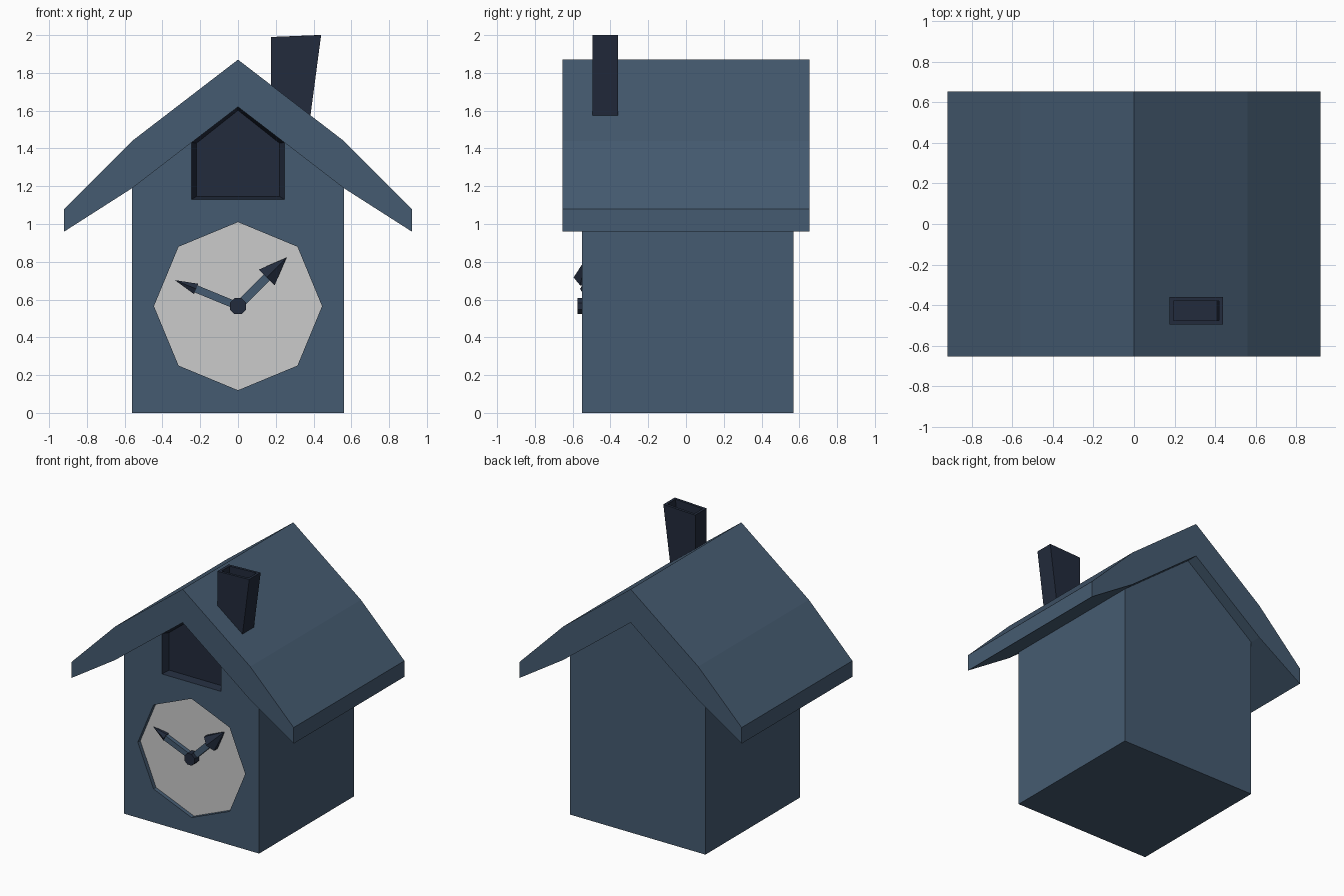
import bpy, bmesh
from math import cos, sin, pi
from mathutils import Vector, Matrix

if "Cube" in bpy.data.objects:
    bpy.data.objects.remove(bpy.data.objects["Cube"])


def material(name, col):
    m = bpy.data.materials.new(name)
    m.diffuse_color = (*col, 1)
    m.use_nodes = True
    m.node_tree.nodes["Principled BSDF"].inputs["Base Color"].default_value = m.diffuse_color
    return m


BLUE = material("slate_blue", (0.06, 0.105, 0.165))
DARK = material("dark_navy", (0.016, 0.024, 0.045))


def finish(bm, name, mat=None, recalc=True):
    if recalc:
        bmesh.ops.recalc_face_normals(bm, faces=bm.faces)
    me = bpy.data.meshes.new(name)
    bm.to_mesh(me)
    bm.free()
    ob = bpy.data.objects.new(name, me)
    bpy.context.collection.objects.link(ob)
    if mat:
        me.materials.append(mat)
    return ob


def ring(bm, pts, y):
    return [bm.verts.new((x, y, z)) for x, z in pts]


def bridge(bm, a, b):
    for i in range(len(a)):
        j = (i + 1) % len(a)
        bm.faces.new((a[i], a[j], b[j], b[i]))


def prism(name, pts, y0, y1, mat):
    bm = bmesh.new()
    a, b = ring(bm, pts, y0), ring(bm, pts, y1)
    bridge(bm, a, b)
    bm.faces.new(a)
    bm.faces.new(b)
    return finish(bm, name, mat)


def recess(name, rim, inner, y0, y1, mat):
    # side walls of a sunken panel, facing inward
    bm = bmesh.new()
    bridge(bm, ring(bm, rim, y0), ring(bm, inner, y1))
    for f in bm.faces:
        f.normal_update()
        c = f.calc_center_median()
        mid = Vector((0, c.y, sum(z for _, z in rim) / len(rim)))
        if f.normal.dot(mid - c) < 0:
            f.normal_flip()
    return finish(bm, name, mat, False)


def panel(name, pts, y, mat=None):
    bm = bmesh.new()
    f = bm.faces.new(ring(bm, pts, y))
    f.normal_update()
    if f.normal.y > 0:
        f.normal_flip()
    return finish(bm, name, mat, False)


FRONT, BACK, DIAL_Y = -0.55, 0.57, -0.52
CZ = 0.565
octagon = [(0.445 * sin(i * pi / 4), CZ + 0.445 * cos(i * pi / 4)) for i in range(8)]
door = [(-0.245, 1.13), (0.245, 1.13), (0.245, 1.432), (0, 1.62), (-0.245, 1.432)]
door_in = [(x * 0.9, 1.36 + (z - 1.36) * 0.93) for x, z in door]

# Walls: front has a door notch and an octagonal dial opening
bm = bmesh.new()
outline = [(-0.56, 0), (0.56, 0), (0.56, 1.19), door[2], door[1], door[0], door[4], (-0.56, 1.19)]
edges = []
for loop in (outline, octagon):
    vs = ring(bm, loop, FRONT)
    edges += [bm.edges.new((vs[i], vs[(i + 1) % 8])) for i in range(8)]
bmesh.ops.triangle_fill(bm, edges=edges, use_beauty=True, use_dissolve=False)
for f in bm.faces:
    f.normal_update()
    if f.normal.y > 0:
        f.normal_flip()
finish(bm, "front_wall", BLUE, False)

shell = [(-0.56, 0), (0.56, 0), (0.56, 1.19), (0, 1.62), (-0.56, 1.19)]
bm = bmesh.new()
a, b = ring(bm, shell, FRONT), ring(bm, shell, BACK)
bridge(bm, a, b)
bm.faces.new(b)
finish(bm, "side_and_back_walls", BLUE)

# Sunken door and dial
recess("door_sides", door, door_in, FRONT, FRONT + 0.05, DARK)
panel("door_panel", door_in, FRONT + 0.05, DARK)
recess("dial_rim", octagon, octagon, FRONT, DIAL_Y, BLUE)
panel("clock_dial", octagon, DIAL_Y)

# Bent gable roof
half = [(0.92, 1.08), (0.92, 0.96), (0.56, 1.19)]
roof = [(0, 1.87), (0.56, 1.44)] + half + [(0, 1.62)]
roof += [(-x, z) for x, z in reversed(half)] + [(-0.56, 1.44)]
prism("roof", roof, -0.655, 0.655, BLUE)

# Chimney: flared to the right, open at the top
bm = bmesh.new()


def rect(x0, x1, y0, y1, zl, zr):
    return [bm.verts.new(p) for p in
            ((x0, y0, zl), (x1, y0, zr), (x1, y1, zr), (x0, y1, zl))]


levels = [rect(0.175, 0.383, -0.495, -0.36, 1.72, 1.57),
          rect(0.175, 0.44, -0.495, -0.36, 1.99, 2.0),
          rect(0.195, 0.42, -0.475, -0.38, 1.99, 2.0),
          rect(0.195, 0.41, -0.475, -0.38, 1.91, 1.91)]
for lo, hi in zip(levels, levels[1:]):
    bridge(bm, lo, hi)
bm.faces.new(levels[0])
bm.faces.new(levels[-1])
finish(bm, "chimney", DARK)

# Clock hub
prism("hub", [(0.046 * cos((i + .5) * pi / 4), CZ + 0.046 * sin((i + .5) * pi / 4))
              for i in range(8)], -0.575, DIAL_Y, DARK)


def hand(name, tip, base, r, width):
    # bar from the hub with a six-sided cone as arrowhead
    d = Vector((tip[0], 0, tip[1] - CZ))
    length = d.length
    d.normalize()
    side = Vector((d.z, 0, -d.x))
    n = Vector((0, -1, 0))

    def frame(dist, y):
        m = Matrix((side, n, d)).transposed().to_4x4()
        m.translation = Vector((0, y, CZ)) + d * dist
        return m
    bm = bmesh.new()
    bmesh.ops.create_cube(bm, size=1, matrix=frame(base / 2, -0.535)
                          @ Matrix.Diagonal((width, 0.03, base, 1)))
    finish(bm, name + "_bar", BLUE)
    bm = bmesh.new()
    bmesh.ops.create_cone(bm, cap_ends=True, segments=6, radius1=r, radius2=0,
                          depth=length - base,
                          matrix=frame((base + length) / 2, -0.527))
    finish(bm, name + "_arrowhead", DARK)


hand("hour_hand", (0.257, 0.822), 0.215, 0.068, 0.044)
hand("minute_hand", (-0.335, 0.703), 0.24, 0.034, 0.04)
